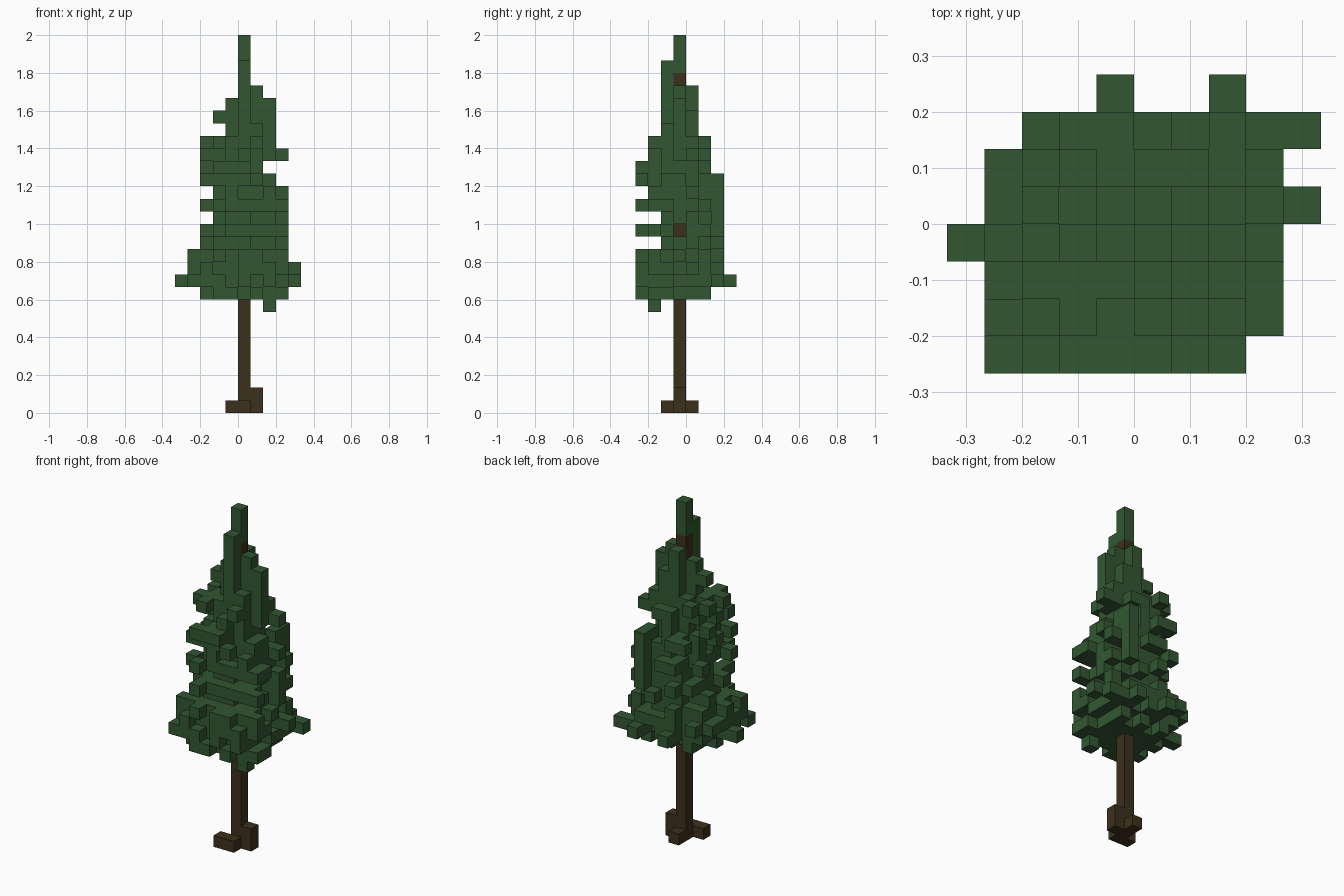
import bpy
import bmesh
import random
from mathutils import Vector

cube = bpy.data.objects.get("Cube")
if cube:
    bpy.data.objects.remove(cube, do_unlink=True)

CELL = 2 / 30          # size of one block
rng = random.Random(7)


def make_material(name, color):
    mat = bpy.data.materials.new(name)
    mat.use_nodes = True
    mat.diffuse_color = color
    mat.node_tree.nodes["Principled BSDF"].inputs["Base Color"].default_value = color
    return mat


def block_object(name, cells, material, hidden_by=()):
    """Build the exposed faces of a set of blocks as one mesh."""
    bm = bmesh.new()
    solid = set(cells) | set(hidden_by)
    for cell in sorted(cells):
        middle = Vector(cell) + Vector((0.5, 0.5, 0.5))
        for axis in range(3):
            for sign in (-1, 1):
                step = [0, 0, 0]
                step[axis] = sign
                if tuple(c + s for c, s in zip(cell, step)) in solid:
                    continue
                normal = Vector(step)
                side = Vector((0, 0, 0))
                side[(axis + 1) % 3] = 0.5
                up = normal.cross(side)
                center = middle + normal * 0.5
                ring = (-side - up, side - up, side + up, up - side)
                bm.faces.new([bm.verts.new((center + r) * CELL) for r in ring])
    bmesh.ops.remove_doubles(bm, verts=bm.verts, dist=CELL / 100)
    mesh = bpy.data.meshes.new(name)
    bm.to_mesh(mesh)
    bm.free()
    mesh.materials.append(material)
    obj = bpy.data.objects.new(name, mesh)
    bpy.context.collection.objects.link(obj)
    return obj


def column(x, y, bottom, top):
    return {(x, y, k) for k in range(bottom, top + 1)}


bark = make_material("bark brown", (0.046, 0.030, 0.0115, 1))
needles = make_material("needle green", (0.032, 0.094, 0.032, 1))

# Trunk with root blocks at its foot
trunk = column(0, -1, 0, 26)
roots = column(1, -1, 0, 1) | {(-1, -2, 0), (0, -2, 0), (0, 0, 0)}

# Reach of the branches in each layer, from the lowest up: west, east, front, back
FIRST = 9
reach = [
    (-3, 3, -4, 1), (-4, 3, -4, 2), (-4, 3, -4, 2), (-4, 3, -4, 2),
    (-3, 3, -2, 2), (-3, 3, -4, 2), (-2, 3, -2, 2), (-3, 3, -4, 2),
    (-2, 3, -3, 2), (-3, 2, -4, 2), (-3, 1, -4, 1), (-3, 3, -3, 1),
    (-3, 2, -3, 1),
]


def within(x, y, layer):
    if not 0 <= layer < len(reach):
        return False
    west, east, front, back = reach[layer]
    return west <= x <= east and front <= y <= back


# Crown: solid core in each layer with a ragged outer ring
crown = set()
for layer, (west, east, front, back) in enumerate(reach):
    k = layer + FIRST
    upper = k > 16
    for x in range(west, east + 1):
        for y in range(front, back + 1):
            edge_x = x in (west, east)
            edge_y = y in (front, back)
            core_corner = x in (west + 1, east - 1) and y in (front + 1, back - 1)
            lonely = not (within(x, y, layer - 1) or within(x, y, layer + 1))
            stacked = k > 12 and (x, y, k - 1) in crown
            if edge_x and edge_y:
                chance = 0
            elif edge_x or edge_y:
                chance = 0.2 if lonely or stacked else 0.25 if upper else 0.45
            elif core_corner:
                chance = 0.3 if upper else 0.6
            else:
                chance = 1
            if rng.random() < chance:
                crown.add((x, y, k))
    # at least one twig reaches each side
    for side in (west, east):
        if not any((side, y, k) in crown for y in range(front, back + 1)):
            crown.add((side, rng.choice((-1, 0)), k))
    for side in (front, back):
        if not any((x, side, k) in crown for x in range(west, east + 1)):
            crown.add((rng.choice((-1, 0, 1)), side, k))

# Long twigs on the lower branches and stray sprigs higher up
crown |= {
    (-5, -1, 10), (-4, -1, 10), (4, 2, 10), (3, 2, 10), (4, 0, 11), (3, 0, 11),
    (-1, 3, 10), (-1, 2, 10), (2, 3, 10), (2, 2, 10), (-4, -4, 10), (-3, -4, 10),
    (-4, 1, 11), (-3, 2, 11), (3, -3, 12), (2, -4, 11), (2, -3, 8), (2, -3, 9),
    (-2, -1, 23), (-3, -2, 21), (-2, -2, 21), (3, 0, 20), (2, 0, 20), (3, -3, 14),
    (2, -3, 14), (3, 1, 16), (2, 1, 16), (2, 2, 18), (2, 1, 18), (-3, -3, 18),
    (-2, -3, 18),
}

# Upright sprigs wrapped around the trunk, and the pointed top
for x, y, top in ((-1, -1, 24), (1, -1, 25), (0, -2, 27), (0, 0, 25)):
    crown |= column(x, y, FIRST, top)
for x, y, top in ((2, -1, 24), (1, -2, 22), (1, 0, 23), (-1, -2, 21)):
    crown |= column(x, y, 17, top)
crown |= column(0, -1, 27, 29)

# Gap that bares the trunk on one side; east side of one layer stays clear
crown -= {(x, -1, 14) for x in range(1, 4)} | {(2, -1, 19)}
crown -= trunk

block_object("trunk", trunk, bark, roots | crown)
block_object("roots", roots, bark, trunk)
block_object("crown", crown, needles, trunk)
